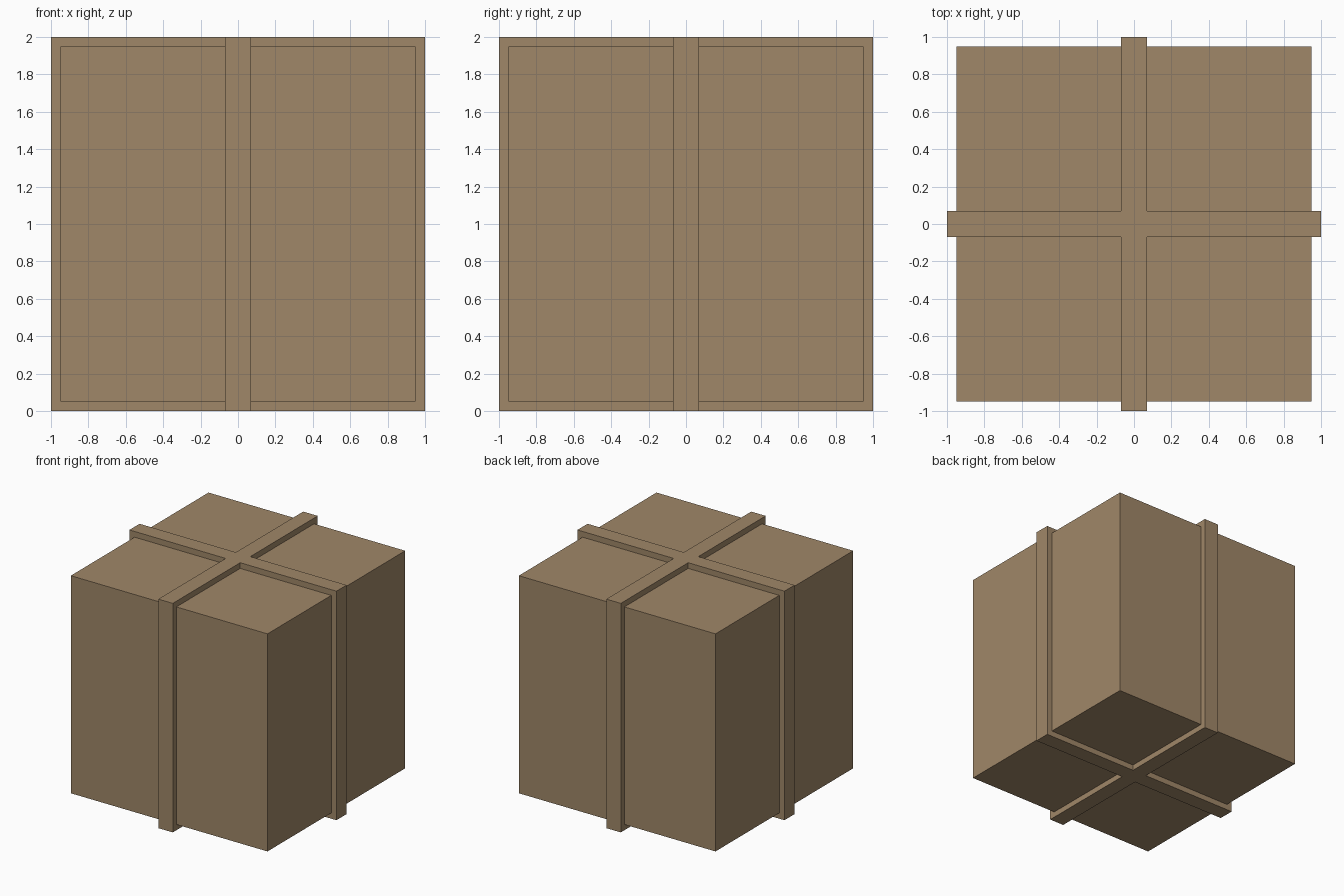
import bpy, bmesh, math
from mathutils import Matrix

if "Cube" in bpy.data.objects:
    bpy.data.objects.remove(bpy.data.objects["Cube"])

BOX = 0.95     # half size of the box
OUTER = 1.0    # half size of the strap loops
WIDTH = 0.07   # half width of a strap

cardboard = bpy.data.materials.new("cardboard brown")
cardboard.diffuse_color = (0.35, 0.242, 0.138, 1)
cardboard.use_nodes = True
cardboard.node_tree.nodes["Principled BSDF"].inputs["Base Color"].default_value = cardboard.diffuse_color


def add_object(name, bm):
    bmesh.ops.recalc_face_normals(bm, faces=bm.faces)
    mesh = bpy.data.meshes.new(name)
    bm.to_mesh(mesh)
    bm.free()
    mesh.materials.append(cardboard)
    obj = bpy.data.objects.new(name, mesh)
    bpy.context.collection.objects.link(obj)
    obj.location.z = OUTER


def strap(name, angle):
    """Square loop around the box in the xz plane, turned about z."""
    bm = bmesh.new()
    corners = [(-1, -1), (1, -1), (1, 1), (-1, 1)]
    section = [(BOX, -WIDTH), (OUTER, -WIDTH), (OUTER, WIDTH), (BOX, WIDTH)]
    rings = [[bm.verts.new((cx * r, y, cz * r)) for r, y in section]
             for cx, cz in corners]
    for i in range(4):
        a, b = rings[i], rings[(i + 1) % 4]
        for j in range(4):
            k = (j + 1) % 4
            bm.faces.new((a[j], a[k], b[k], b[j]))
    bm.transform(Matrix.Rotation(angle, 4, 'Z'))
    add_object(name, bm)


# Box body
bm = bmesh.new()
bmesh.ops.create_cube(bm, size=2 * BOX)
add_object("box_body", bm)

# Two crossing straps
strap("strap_side_to_side", 0)
strap("strap_front_to_back", math.pi / 2)
